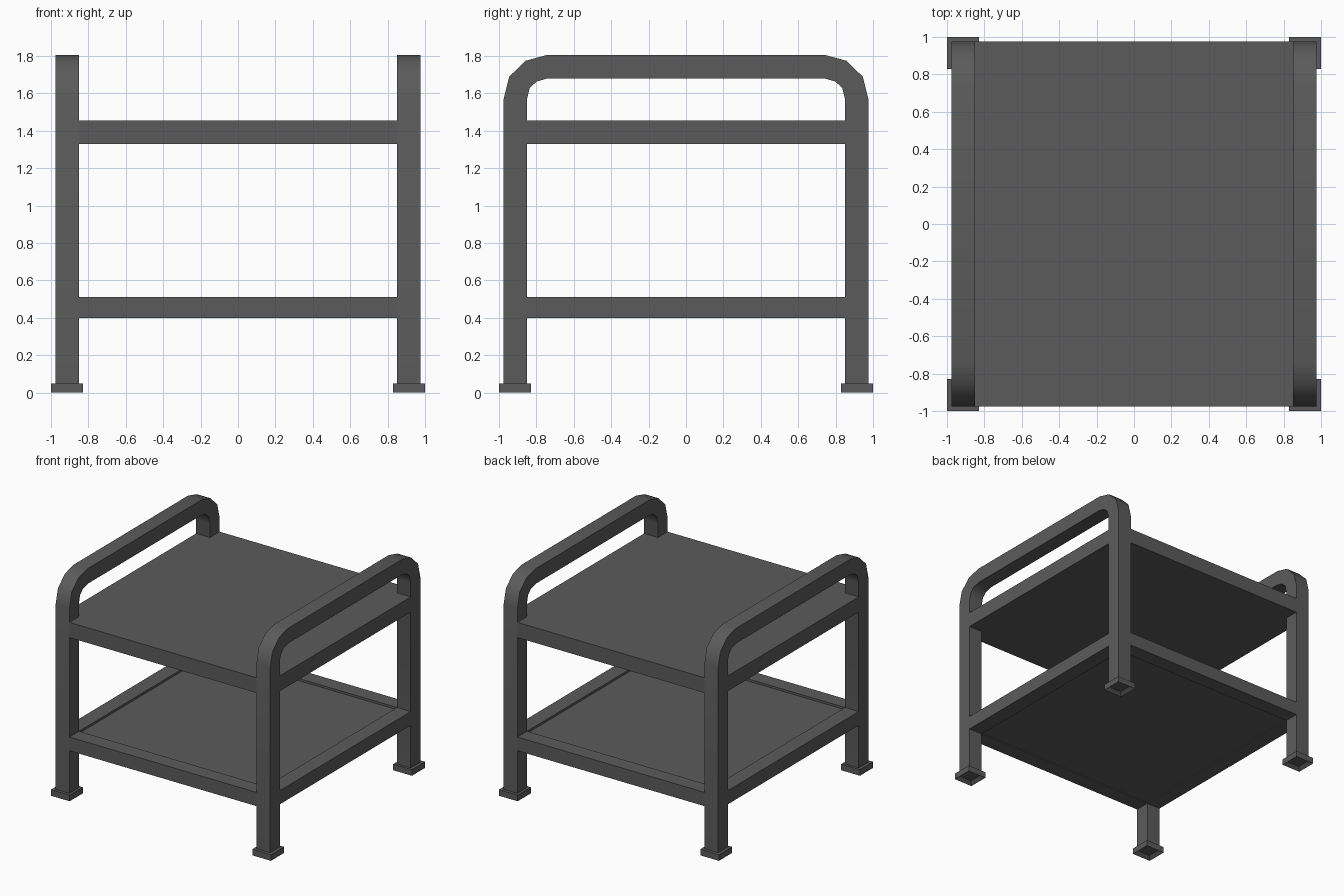
import bpy, bmesh, math
from mathutils import Vector

if "Cube" in bpy.data.objects:
    bpy.data.objects.remove(bpy.data.objects["Cube"])

grey = bpy.data.materials.new("dark_grey")
grey.diffuse_color = (0.105, 0.105, 0.105, 1)
grey.use_nodes = True
grey.node_tree.nodes["Principled BSDF"].inputs["Base Color"].default_value = grey.diffuse_color

OUT, INN = 0.975, 0.85      # outer and inner faces of the frame tubes


def finish(bm, name):
    """Recalculate normals, smooth shallow bends, link the object."""
    bmesh.ops.recalc_face_normals(bm, faces=bm.faces)
    for f in bm.faces:
        f.smooth = True
    for e in bm.edges:
        e.smooth = e.calc_face_angle(3.0) < math.radians(38)
    me = bpy.data.meshes.new(name)
    bm.to_mesh(me)
    bm.free()
    me.materials.append(grey)
    ob = bpy.data.objects.new(name, me)
    bpy.context.collection.objects.link(ob)
    return ob


def prism(name, points, offset):
    """Extrude a closed planar outline along an offset vector."""
    bm = bmesh.new()
    face = bm.faces.new([bm.verts.new(p) for p in points])
    ext = bmesh.ops.extrude_face_region(bm, geom=[face], use_keep_orig=True)
    verts = [v for v in ext["geom"] if isinstance(v, bmesh.types.BMVert)]
    bmesh.ops.translate(bm, verts=verts, vec=Vector(offset))
    return finish(bm, name)


def box(name, x0, x1, y0, y1, z0, z1):
    pts = [(x0, y0, z0), (x1, y0, z0), (x1, y1, z0), (x0, y1, z0)]
    return prism(name, pts, (0, 0, z1 - z0))


def foot(name, cx, cy):
    """Square foot with a shallow hollow underneath."""
    bm = bmesh.new()
    bmesh.ops.create_cube(bm, size=1)
    for v in bm.verts:
        v.co = (cx + v.co.x * 0.17, cy + v.co.y * 0.17, 0.025 + v.co.z * 0.05)
    bottom = [f for f in bm.faces if f.calc_center_median().z < 0.001]
    bmesh.ops.inset_region(bm, faces=bottom, thickness=0.04)
    bmesh.ops.translate(bm, verts=bottom[0].verts, vec=(0, 0, 0.025))
    return finish(bm, name)


# Side frames: two legs and the bent handle in one tube
outer = [(OUT, 0.04), (OUT, 1.57), (0.945, 1.69), (0.857, 1.775), (0.742, 1.806)]
inner = [(INN, 0.04), (INN, 1.57), (0.835, 1.63), (0.798, 1.664), (0.737, 1.681)]
half = outer
outline = (outer + [(-y, z) for y, z in reversed(outer)]
           + [(-y, z) for y, z in inner] + list(reversed(inner)))
for side, x in (("left", -OUT), ("right", INN)):
    prism(side + "_side_frame", [(x, y, z) for y, z in outline], (OUT - INN, 0, 0))

# Upper shelf: one slab notched around the legs
quarter = [(OUT, -INN), (OUT, INN), (INN, INN), (INN, OUT), (-INN, OUT), (-INN, INN)]
notched = quarter + [(-x, -y) for x, y in quarter]
prism("upper_shelf", [(x, y, 1.33) for x, y in notched], (0, 0, 0.125))

# Lower shelf: four rails around a recessed panel
for s, fb, lr in ((-1, "front", "left"), (1, "back", "right")):
    a, b = sorted((s * INN, s * OUT))
    box(fb + "_lower_rail", -INN, INN, a, b, 0.40, 0.513)
    box(lr + "_lower_rail", a, b, -INN, INN, 0.40, 0.513)
box("lower_shelf_panel", -INN, INN, -INN, INN, 0.408, 0.495)

# Feet
for sx, lr in ((-1, "left"), (1, "right")):
    for sy, fb in ((-1, "front"), (1, "back")):
        foot(f"{fb}_{lr}_foot", sx * 0.915, sy * 0.915)
